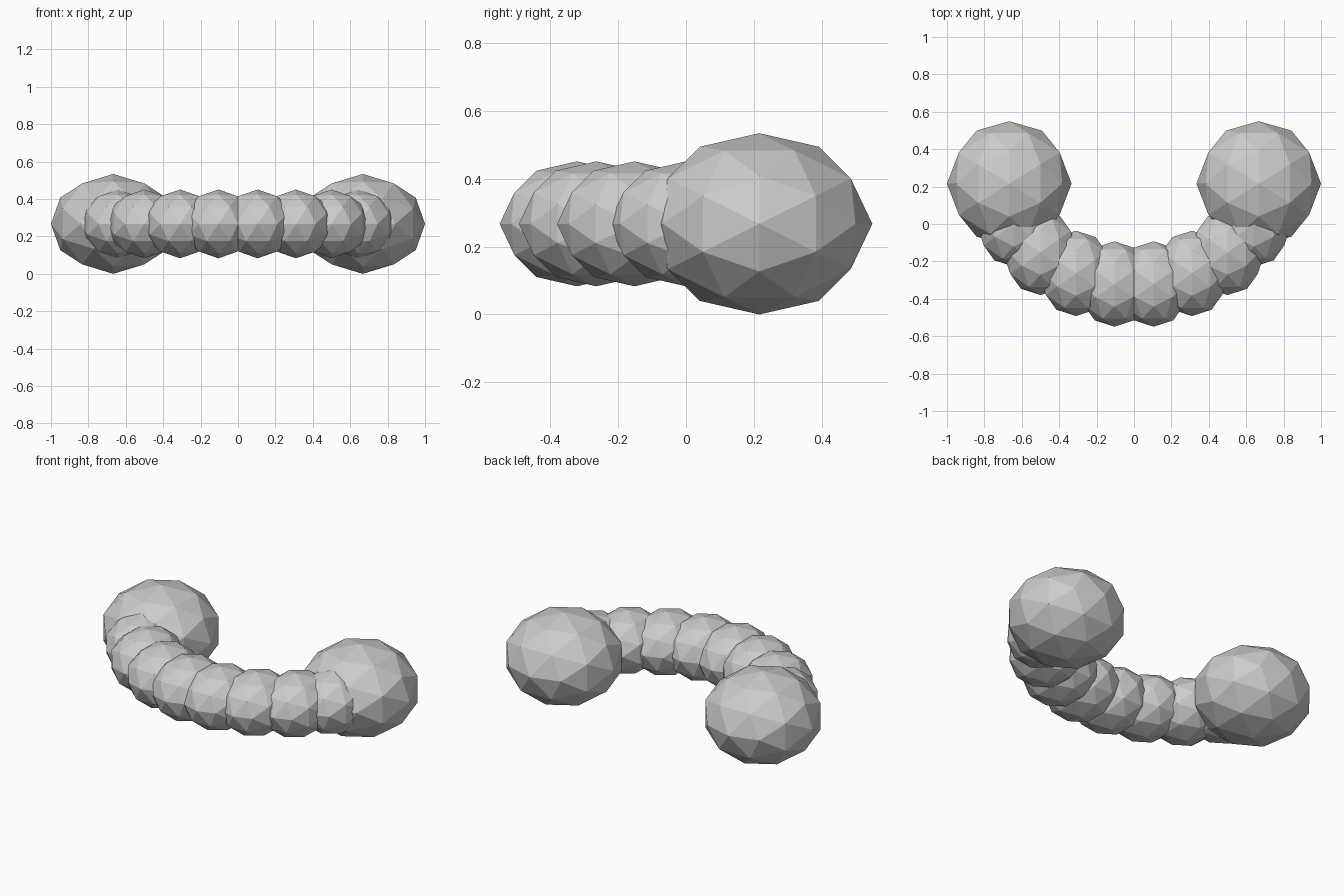
import bpy, bmesh, math
from mathutils import Matrix, Vector

if "Cube" in bpy.data.objects:
    bpy.data.objects.remove(bpy.data.objects["Cube"])

MID_Z = 0.267


def faceted_ball(name, x, y, size):
    """Flat-shaded 80-face ball, turned so that edge midpoints sit on the axes."""
    bm = bmesh.new()
    bmesh.ops.create_icosphere(bm, subdivisions=2, radius=1.0)
    tilt = math.atan((1 + math.sqrt(5)) / 2)
    bm.transform(Matrix.Diagonal((*size, 1)) @ Matrix.Rotation(tilt, 4, 'Y'))
    mesh = bpy.data.meshes.new(name)
    bm.to_mesh(mesh)
    bm.free()
    obj = bpy.data.objects.new(name, mesh)
    obj.location = Vector((x, y, MID_Z))
    bpy.context.collection.objects.link(obj)
    return obj


# One half of the curved chain, from the middle outwards
chain = [(0.105, -0.321), (0.31, -0.264), (0.50, -0.152), (0.642, 0.0)]

for side, s in (("left", -1), ("right", 1)):
    # Curved row of overlapping beads
    for i, (x, y) in enumerate(chain, 1):
        faceted_ball(f"bead_{side}_{i}", s * x, y, (0.20, 0.228, 0.184))
    # Large end balls
    faceted_ball(f"end_ball_{side}", s * 0.667, 0.216, (0.333, 0.333, 0.267))
